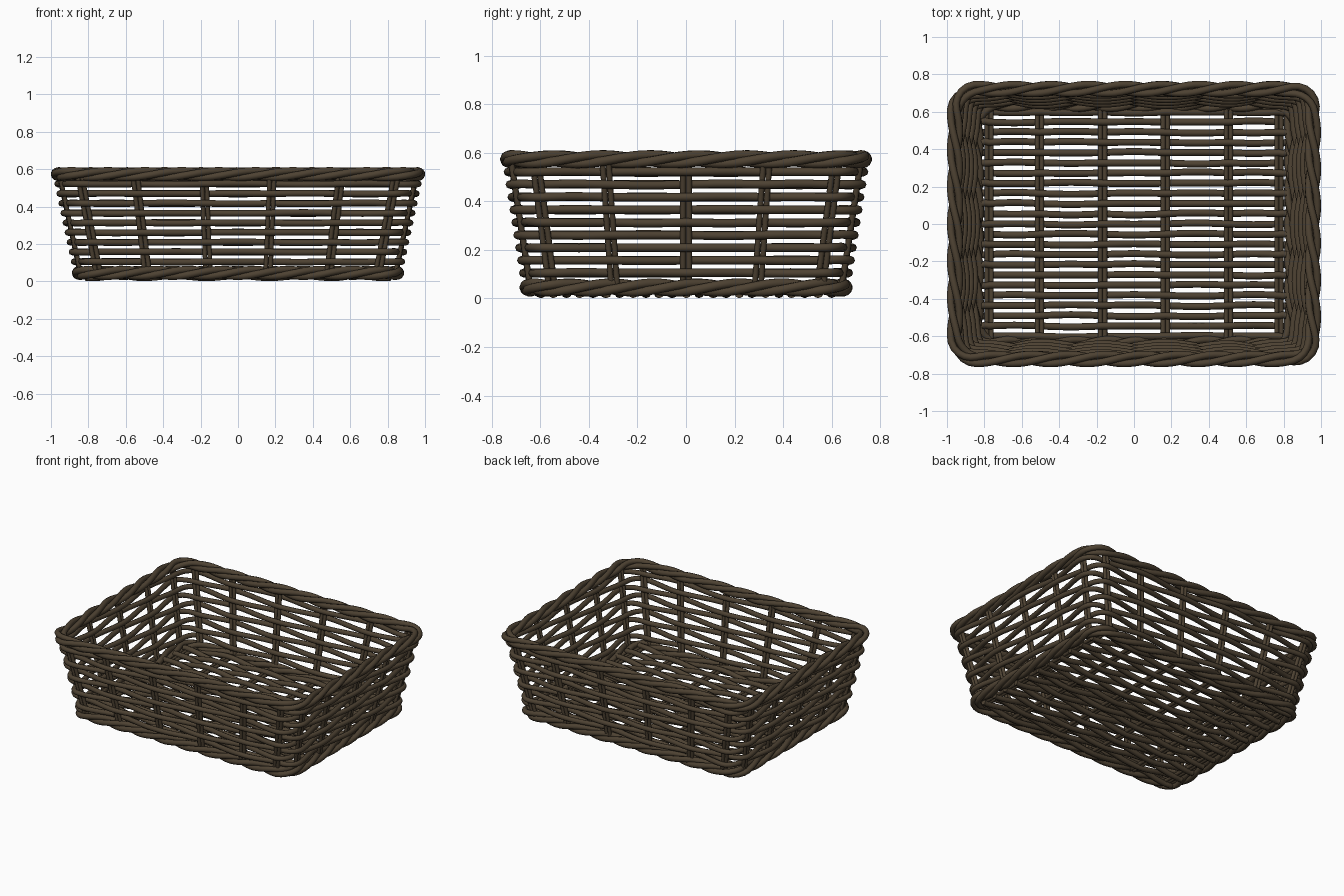
import bpy, math, random
from mathutils import Vector

if "Cube" in bpy.data.objects:
    bpy.data.objects.remove(bpy.data.objects["Cube"])

random.seed(4)
wicker = bpy.data.materials.new("dark brown wicker")
wicker.diffuse_color = (0.075, 0.054, 0.032, 1)
wicker.use_nodes = True
wicker.node_tree.nodes["Principled BSDF"].inputs["Base Color"].default_value = wicker.diffuse_color

Z0, Z1 = 0.045, 0.573          # centre heights of bottom and top rim


def size(z):
    """Half width, half depth and corner radius of the wall at height z."""
    t = (z - Z0) / (Z1 - Z0)
    hx = 0.845 + 0.112 * t
    hy = 0.642 + 0.080 * t
    return hx, hy, 0.12 * hx


def wall(s, z):
    """Point and outward normal at distance s along the rounded outline."""
    hx, hy, r = size(z)
    a, b = hx - r, hy - r
    arc = r * math.pi / 2
    s %= 4 * (a + b) + 4 * arc
    corners = [(a, -b), (a, b), (-a, b), (-a, -b)]
    for i, (cx, cy) in enumerate(corners):
        length = 2 * (a if i % 2 == 0 else b)
        ang = -math.pi / 2 + i * math.pi / 2
        n = Vector((math.cos(ang), math.sin(ang), 0))
        c = Vector((cx, cy, z))
        if s <= length:
            tangent = Vector((-n.y, n.x, 0))
            return c + n * r - tangent * (length - s), n
        s -= length
        if s <= arc:
            ang += s / r
            n = Vector((math.cos(ang), math.sin(ang), 0))
            return c + n * r, n
        s -= arc
    return c + n * r, n


def perimeter(z):
    hx, hy, r = size(z)
    return 4 * (hx + hy - 2 * r) + 2 * math.pi * r


FX = [-0.885, -0.575, -0.19, 0.19, 0.575, 0.885]
FY = [-0.86, -0.46, 0, 0.46, 0.86]


def stake_positions(z):
    """Distances along the outline at which the upright stakes stand."""
    hx, hy, r = size(z)
    out, start = [], 0
    for i in range(4):
        h, fr = (hx, FX) if i % 2 == 0 else (hy, FY)
        out += [start + (h - r) + f * h for f in fr]
        start += 2 * (h - r) + r * math.pi / 2
    return out


def strands(name, paths, radius, cyclic, sides=2):
    """One mesh object made of round canes following the given paths."""
    cu = bpy.data.curves.new(name, 'CURVE')
    cu.dimensions = '3D'
    cu.bevel_depth = radius
    cu.bevel_resolution = sides
    cu.use_fill_caps = True
    for pts in paths:
        sp = cu.splines.new('POLY')
        sp.points.add(len(pts) - 1)
        for p, co in zip(sp.points, pts):
            p.co = (*co, 1)
        sp.use_cyclic_u = cyclic
        sp.use_smooth = True
    cu.materials.append(wicker)
    ob = bpy.data.objects.new(name, cu)
    bpy.context.collection.objects.link(ob)
    bpy.ops.object.select_all(action='DESELECT')
    ob.select_set(True)
    bpy.context.view_layer.objects.active = ob
    bpy.ops.object.convert(target='MESH')
    bpy.ops.object.shade_smooth_by_angle(angle=math.radians(50))


def rim(name, z, turns=11, count=3, n=200):
    """Twisted rope border."""
    per, paths = perimeter(z), []
    for k in range(count):
        pts = []
        for i in range(n):
            p, nr = wall(per * i / n, z)
            a = 2 * math.pi * (turns * i / n + k / count)
            pts.append(p + nr * 0.024 * math.cos(a)
                       + Vector((0, 0, 0.018 * math.sin(a))))
        paths.append(pts)
    strands(name, paths, 0.0195, True)


# Rope borders
rim("top_rim", Z1)
rim("bottom_rim", Z0)

# Side weavers, passing alternately outside and inside the stakes
rows = []
for row in range(9):
    z = 0.105 + 0.052 * row
    st, per = stake_positions(z), perimeter(z)
    pts = []
    for i, s in enumerate(st):
        nxt = st[i + 1] if i + 1 < len(st) else st[0] + per
        jitter = random.uniform(-0.003, 0.003)
        for k in range(8):
            t = k / 8
            p, nr = wall(s + (nxt - s) * t, z)
            off = 0.019 * math.cos(math.pi * (i + t + row))
            pts.append(p + nr * off + Vector((0, 0, jitter * math.sin(math.pi * t))))
    rows.append(pts)
strands("side_weavers", rows, 0.0175, True)

# Paired upright stakes
ups = []
lo, hi = stake_positions(Z0), stake_positions(Z1)
for s0, s1 in zip(lo, hi):
    for d in (-0.0125, 0.0125):
        ups.append([wall(s0 + d, Z0)[0], wall(s1 + d, Z1)[0]])
strands("upright_stakes", ups, 0.0125, False)

# Floor stakes, paired, running front to back
FZ = 0.038
floor_x = [-0.775, -0.505, -0.168, 0.168, 0.505, 0.775]
strands("floor_stakes",
        [[(x + d, -0.63, FZ), (x + d, 0.63, FZ)]
         for x in floor_x for d in (-0.0125, 0.0125)], 0.0125, False)

# Floor weavers, running left to right over and under the floor stakes
keys = [-0.815] + floor_x + [0.815]
rows = []
for row in range(23):
    y = (row - 11) * 0.0545
    pts = []
    for i in range(len(keys) - 1):
        jitter = random.uniform(-0.006, 0.006)
        end = i in (0, len(keys) - 2)
        for k in range(2 if end else 8):
            t = k / (2 if end else 8)
            x = keys[i] + (keys[i + 1] - keys[i]) * t
            ph = 1 if i == 0 else (6 if end else i + t)
            pts.append((x, y + jitter * math.sin(math.pi * t),
                        FZ + 0.018 * math.cos(math.pi * (ph + row))))
    pts.append((keys[-1], y, FZ + 0.018 * math.cos(math.pi * (6 + row))))
    rows.append(pts)
strands("floor_weavers", rows, 0.0185, False)
